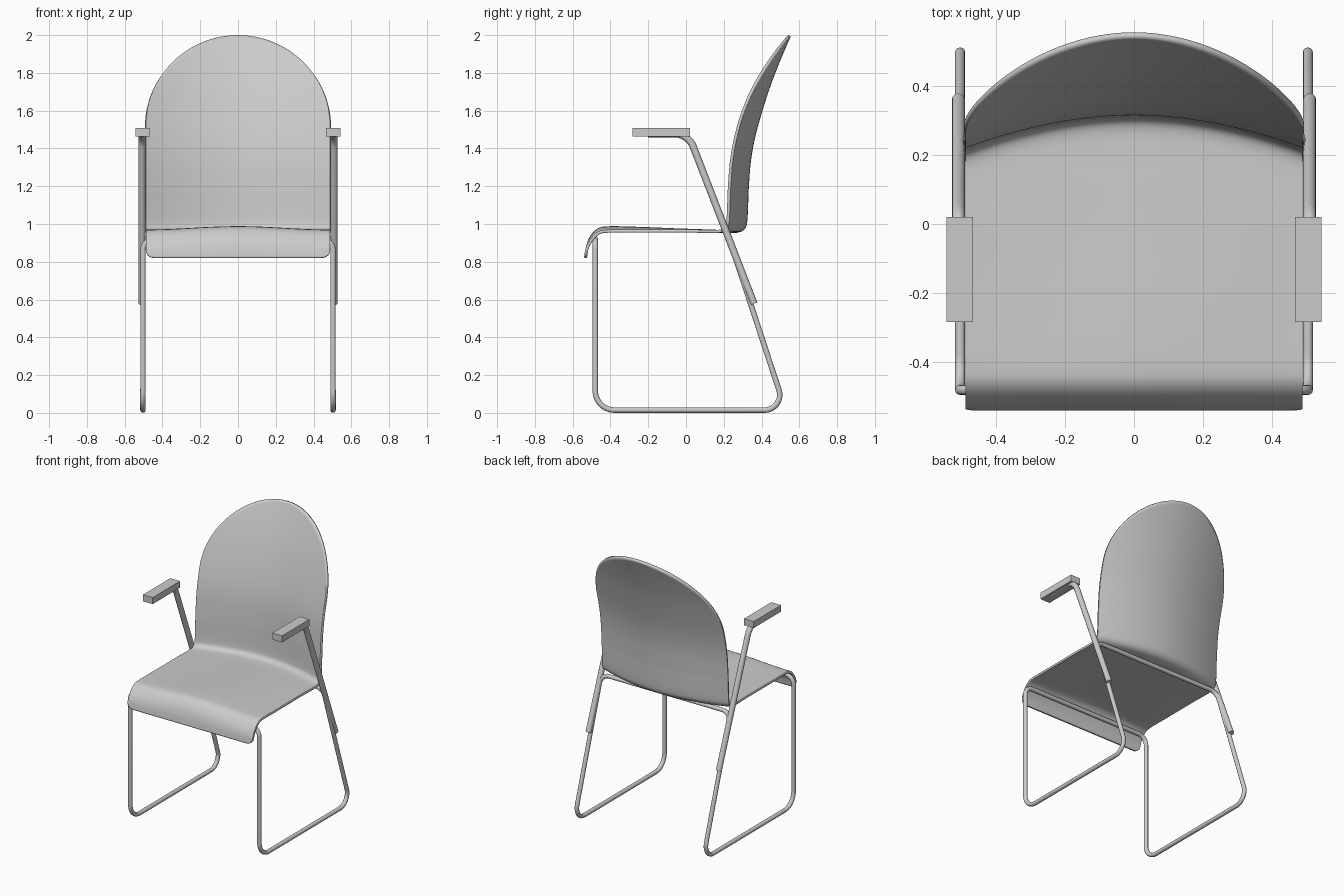
import bpy, math
from mathutils import Vector

if "Cube" in bpy.data.objects:
    bpy.data.objects.remove(bpy.data.objects["Cube"])

HALF_W = 0.487


def tube(name, pts, radius, fillets, closed=False):
    """Round tube along a polyline whose corners are filleted."""
    pts = [Vector(p) for p in pts]
    n, path = len(pts), []
    for i, p in enumerate(pts):
        if not closed and i in (0, n - 1):
            path.append(p)
            continue
        a = (pts[i - 1] - p).normalized()
        b = (pts[(i + 1) % n] - p).normalized()
        half = a.angle(b) / 2
        r = fillets[i]
        centre = p + (a + b).normalized() * (r / math.sin(half))
        t1 = p + a * (r / math.tan(half)) - centre
        t2 = p + b * (r / math.tan(half)) - centre
        for k in range(11):
            d = t1.lerp(t2, k / 10).normalized() if k not in (0, 10) else (t1 if k == 0 else t2).normalized()
            path.append(centre + d * r)
    cu = bpy.data.curves.new(name, 'CURVE')
    cu.dimensions = '3D'
    cu.bevel_depth = radius
    cu.bevel_resolution = 4
    cu.use_fill_caps = True
    sp = cu.splines.new('POLY')
    sp.points.add(len(path) - 1)
    for q, v in zip(sp.points, path):
        q.co = (*v, 1)
    sp.use_cyclic_u = closed
    sp.use_smooth = True
    ob = bpy.data.objects.new(name, cu)
    bpy.context.collection.objects.link(ob)
    return ob


# Centre-line profile of the shell (y, z): front lip, seat, bend, backrest
PROFILE = [(-0.54, 0.822), (-0.53, 0.88), (-0.508, 0.935), (-0.468, 0.976), (-0.41, 0.988),
           (-0.25, 0.985), (-0.05, 0.977), (0.12, 0.971), (0.22, 0.968), (0.275, 0.971),
           (0.301, 0.987), (0.309, 1.02), (0.313, 1.1), (0.317, 1.2), (0.33, 1.35),
           (0.36, 1.5), (0.42, 1.7), (0.48, 1.86), (0.54, 2.0)]
LAST = len(PROFILE) - 1
BACK_START = 13


def profile(t):
    """Catmull-Rom interpolation of the profile."""
    i = min(int(t), LAST - 1)
    f = t - i
    g = [PROFILE[min(max(j, 0), LAST)] for j in (i - 1, i, i + 1, i + 2)]
    return [0.5 * (2 * b + (c - a) * f + (2 * a - 5 * b + 4 * c - d) * f * f
                   + (3 * b - a - 3 * c + d) * f ** 3) for a, b, c, d in zip(*g)]


def t_at_height(z, lo, hi):
    for _ in range(30):
        mid = (lo + hi) / 2
        if profile(mid)[1] < z:
            lo = mid
        else:
            hi = mid
    return (lo + hi) / 2


def smooth(x):
    x = min(max(x, 0), 1)
    return x * x * (3 - 2 * x)


# One-piece seat and back shell
COLS, SEAT_ROWS, BACK_ROWS = 48, 65, 30
verts, faces = [], []
for c in range(COLS + 1):
    u = math.sin(math.pi * (c / COLS - 0.5))
    x = HALF_W * u
    top = 1.52 + 0.48 * math.sqrt(max(0, 1 - u * u))
    corner = max(0, (abs(x) - HALF_W + 0.04) / 0.04)
    low = 0.822 + 0.04 * (1 - math.sqrt(max(0, 1 - corner * corner)))
    t0, t1 = t_at_height(low, 0, 2), t_at_height(top, BACK_START, LAST)
    ts = []
    for k in range(SEAT_ROWS):
        s = BACK_START * k / SEAT_ROWS
        ts.append(t0 + s * (2 - t0) / 2 if s < 2 else s)
    ts += [BACK_START + (t1 - BACK_START) * k / BACK_ROWS for k in range(BACK_ROWS + 1)]
    for t in ts:
        y, z = profile(t)
        bow = 0.095 * smooth((y + 0.35) / 0.6) * abs(u) ** 1.9
        dip = 0.018 * (1 - smooth((y + 0.4) / 0.6)) * smooth((z - 0.85) / 0.1)
        dip *= 0.5 * (1 - math.cos(math.pi * u))
        verts.append((x, y - bow, z - dip))
R = SEAT_ROWS + BACK_ROWS + 1
for c in range(COLS):
    for r in range(R - 1):
        a = c * R + r
        faces.append((a, a + R, a + R + 1, a + 1))
me = bpy.data.meshes.new("seat_shell")
me.from_pydata(verts, [], faces)
me.update()
shell = bpy.data.objects.new("seat_shell", me)
bpy.context.collection.objects.link(shell)
sol = shell.modifiers.new("thickness", 'SOLIDIFY')
sol.thickness = 0.016
sol.offset = -1
bpy.context.view_layer.objects.active = shell
shell.select_set(True)
bpy.ops.object.shade_smooth_by_angle(angle=math.radians(40))

# Continuous sled frame: front bar, legs, floor runners, rear bar
X = 0.503
side = [(-0.48, 0.92), (-0.48, 0.015), (0.527, 0.015), (0.224, 0.937)]
radii = [0.06, 0.1, 0.08, 0.06]
loop = [(X, y, z) for y, z in side] + [(-X, y, z) for y, z in reversed(side)]
tube("leg_frame", loop, 0.0145, radii + radii[::-1], closed=True)

# Arm supports sleeved over the rear legs, with flat arm pads
for s, label in ((-1, "left"), (1, "right")):
    ax = 0.508 * s
    tube("arm_support_" + label,
         [(ax, 0.36, 0.578), (ax, 0.012, 1.478), (ax, -0.2, 1.478)],
         0.019, [0, 0.11, 0])
    bpy.ops.mesh.primitive_cube_add(size=1, location=(0.504 * s, -0.132, 1.485))
    pad = bpy.context.object
    pad.name = "arm_pad_" + label
    pad.scale = (0.076, 0.304, 0.046)
